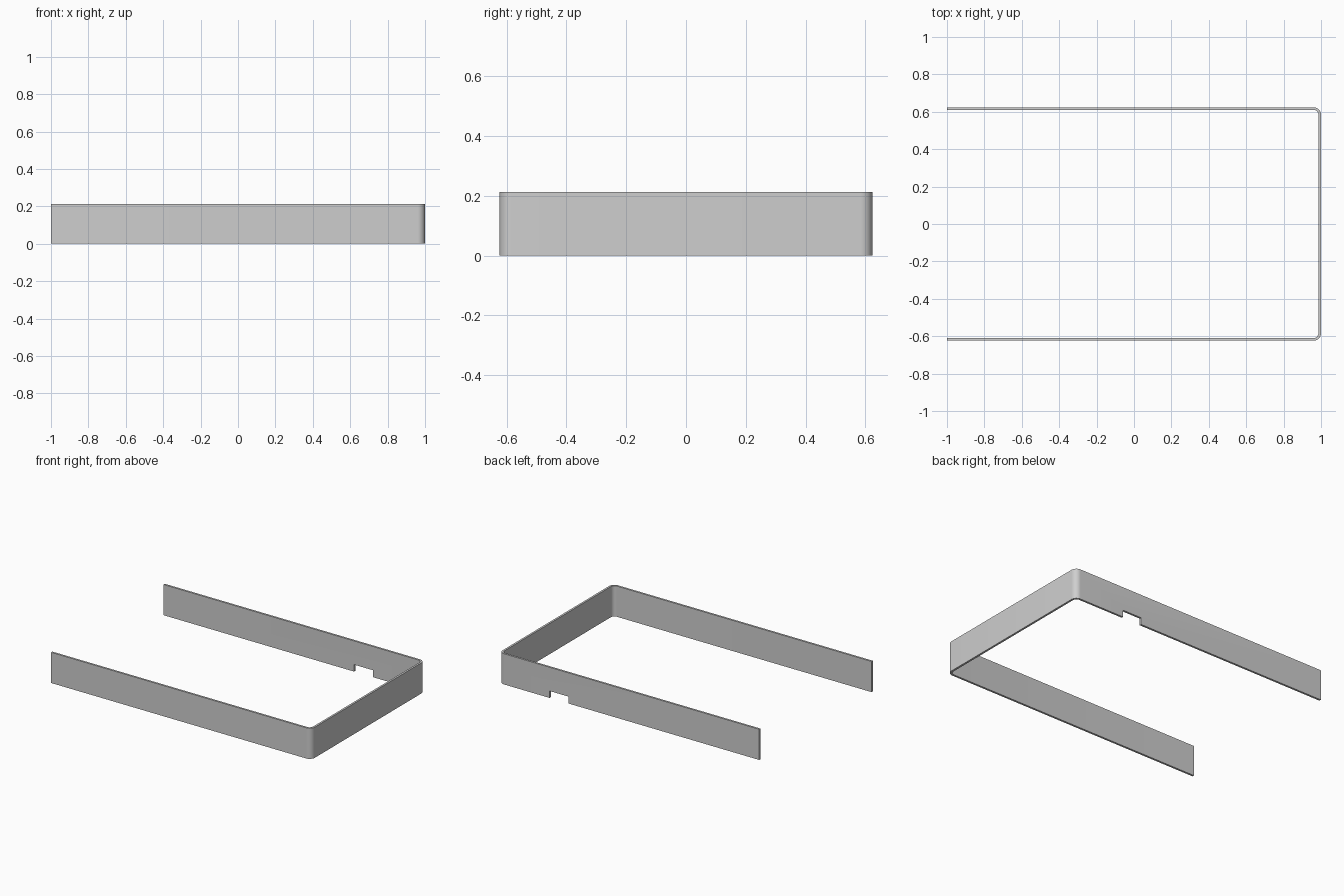
import bpy, bmesh
from math import sin, cos, pi

cube = bpy.data.objects.get("Cube")
if cube:
    bpy.data.objects.remove(cube, do_unlink=True)

HALF_X, HALF_Y, HEIGHT = 1.0, 0.624, 0.213
WALL, RADIUS, STEPS = 0.014, 0.04, 10

grey = bpy.data.materials.new("plain grey")
grey.use_nodes = True
colour = (0.62, 0.62, 0.62, 1)
grey.diffuse_color = colour
grey.node_tree.nodes["Principled BSDF"].inputs["Base Color"].default_value = colour


def outline(inset):
    """U-shaped path with two rounded corners, moved inward by inset."""
    r = RADIUS - inset
    pts = [(-HALF_X, -HALF_Y + inset)]
    for side, start in ((-1, -pi / 2), (1, 0)):
        for i in range(STEPS + 1):
            a = start + i * pi / 2 / STEPS
            pts.append((HALF_X - RADIUS + r * cos(a),
                        side * (HALF_Y - RADIUS) + r * sin(a)))
    pts.append((-HALF_X, HALF_Y - inset))
    return pts


# Thin three-sided band
bm = bmesh.new()
rings = []
for (ox, oy), (ix, iy) in zip(outline(0), outline(WALL)):
    rings.append([bm.verts.new(p) for p in
                  ((ox, oy, 0), (ix, iy, 0), (ix, iy, HEIGHT), (ox, oy, HEIGHT))])
for a, b in zip(rings, rings[1:]):
    for i in range(4):
        j = (i + 1) % 4
        bm.faces.new((a[i], a[j], b[j], b[i]))
bm.faces.new(rings[0])
bm.faces.new(rings[-1])
bmesh.ops.recalc_face_normals(bm, faces=bm.faces)
mesh = bpy.data.meshes.new("band")
bm.to_mesh(mesh)
bm.free()
band = bpy.data.objects.new("band", mesh)
bpy.context.collection.objects.link(band)
mesh.materials.append(grey)

# Small notch in the lower edge of the back wall
X0, X1, NOTCH = 0.465, 0.612, 0.048
bpy.ops.mesh.primitive_cube_add(size=1, location=((X0 + X1) / 2, HALF_Y, 0))
cutter = bpy.context.object
cutter.name = "notch_cutter"
cutter.scale = (X1 - X0, 0.1, 2 * NOTCH)
cutter.hide_render = True
cutter.data.materials.append(grey)
cut = band.modifiers.new("notch", "BOOLEAN")
cut.operation = "DIFFERENCE"
cut.solver = "EXACT"
cut.object = cutter

# Apply the cut, remove the cutter, smooth the rounded corners
bpy.ops.object.select_all(action="DESELECT")
band.select_set(True)
bpy.context.view_layer.objects.active = band
bpy.ops.object.modifier_apply(modifier="notch")
bpy.data.objects.remove(cutter, do_unlink=True)
bpy.ops.object.shade_smooth_by_angle()
